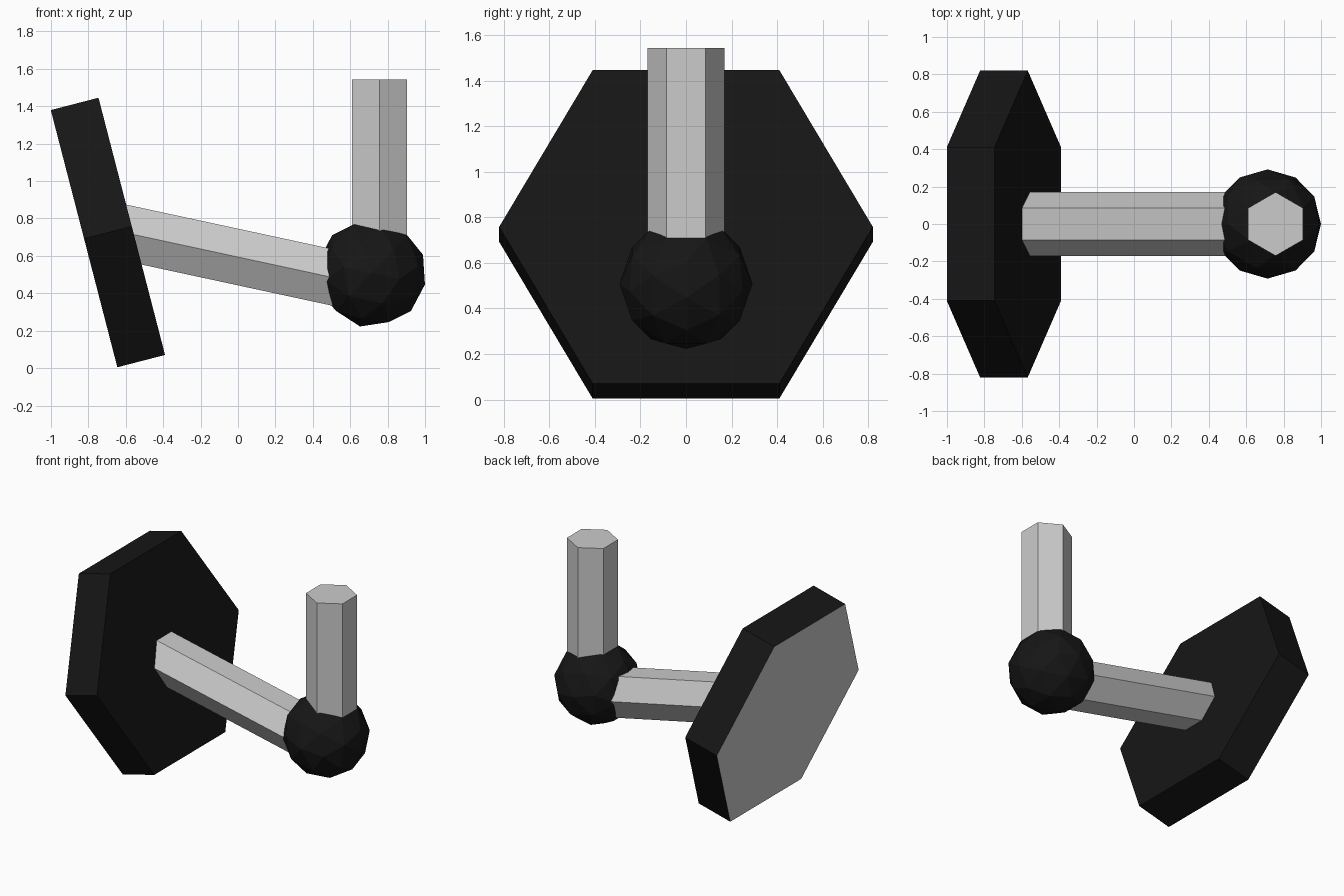
import bpy, bmesh, math
from mathutils import Vector, Matrix

if "Cube" in bpy.data.objects:
    bpy.data.objects.remove(bpy.data.objects["Cube"])

def material(name, v):
    m = bpy.data.materials.new(name)
    m.diffuse_color = (v, v, v, 1)
    m.use_nodes = True
    m.node_tree.nodes["Principled BSDF"].inputs["Base Color"].default_value = m.diffuse_color
    return m

black = material("black", 0.008)
grey = material("pale_grey", 0.8)

def finish(name, bm, mats=()):
    bmesh.ops.recalc_face_normals(bm, faces=bm.faces[:])
    me = bpy.data.meshes.new(name)
    bm.to_mesh(me)
    bm.free()
    for m in mats:
        me.materials.append(m)
    ob = bpy.data.objects.new(name, me)
    bpy.context.collection.objects.link(ob)
    return ob

def hex_rod(name, start, end, radius, mats=(), start_mat=0):
    """Hexagonal prism between two (x, z) points, with corners pointing along y."""
    a, b = (Vector((p[0], 0, p[1])) for p in (start, end))
    side = Vector((0, 1, 0))
    up = (b - a).normalized().cross(side)
    bm = bmesh.new()
    rings = [[bm.verts.new(c + radius * (math.cos(t) * side + math.sin(t) * up))
              for t in (i * math.pi / 3 for i in range(6))] for c in (a, b)]
    bm.faces.new(rings[0]).material_index = start_mat
    bm.faces.new(rings[1])
    for i in range(6):
        j = (i + 1) % 6
        bm.faces.new((rings[0][i], rings[0][j], rings[1][j], rings[1][i]))
    return finish(name, bm, mats)

# Mounting plate: tilted black hexagon with a grey back face
hex_rod("wall_plate", (-0.823, 0.692), (-0.568, 0.758), 0.82, (black, grey), 1)

# Sloping arm and upright post
hex_rod("arm", (-0.65, 0.734), (0.70, 0.443), 0.171)
hex_rod("post", (0.757, 0.50), (0.757, 1.543), 0.17)

# Joint ball: 80-face icosphere with an edge on top, tilted with the arm
pts = set()
for x, y, z in ((0.5257, 0.8507, 0), (1, 0, 0), (0.809, 0.5, 0.309)):
    for sx in (-1, 1):
        for sy in (-1, 1):
            for sz in (-1, 1):
                p = (x * sx + 0.0, y * sy + 0.0, z * sz + 0.0)
                pts |= {p, (p[1], p[2], p[0]), (p[2], p[0], p[1])}
bm = bmesh.new()
for p in pts:
    bm.verts.new(p)
bmesh.ops.convex_hull(bm, input=bm.verts[:])
bm.transform(Matrix.Translation((0.714, 0, 0.508))
             @ Matrix.Rotation(math.radians(12.1), 4, 'Y') @ Matrix.Scale(0.292, 4))
finish("joint_ball", bm, (black,))
